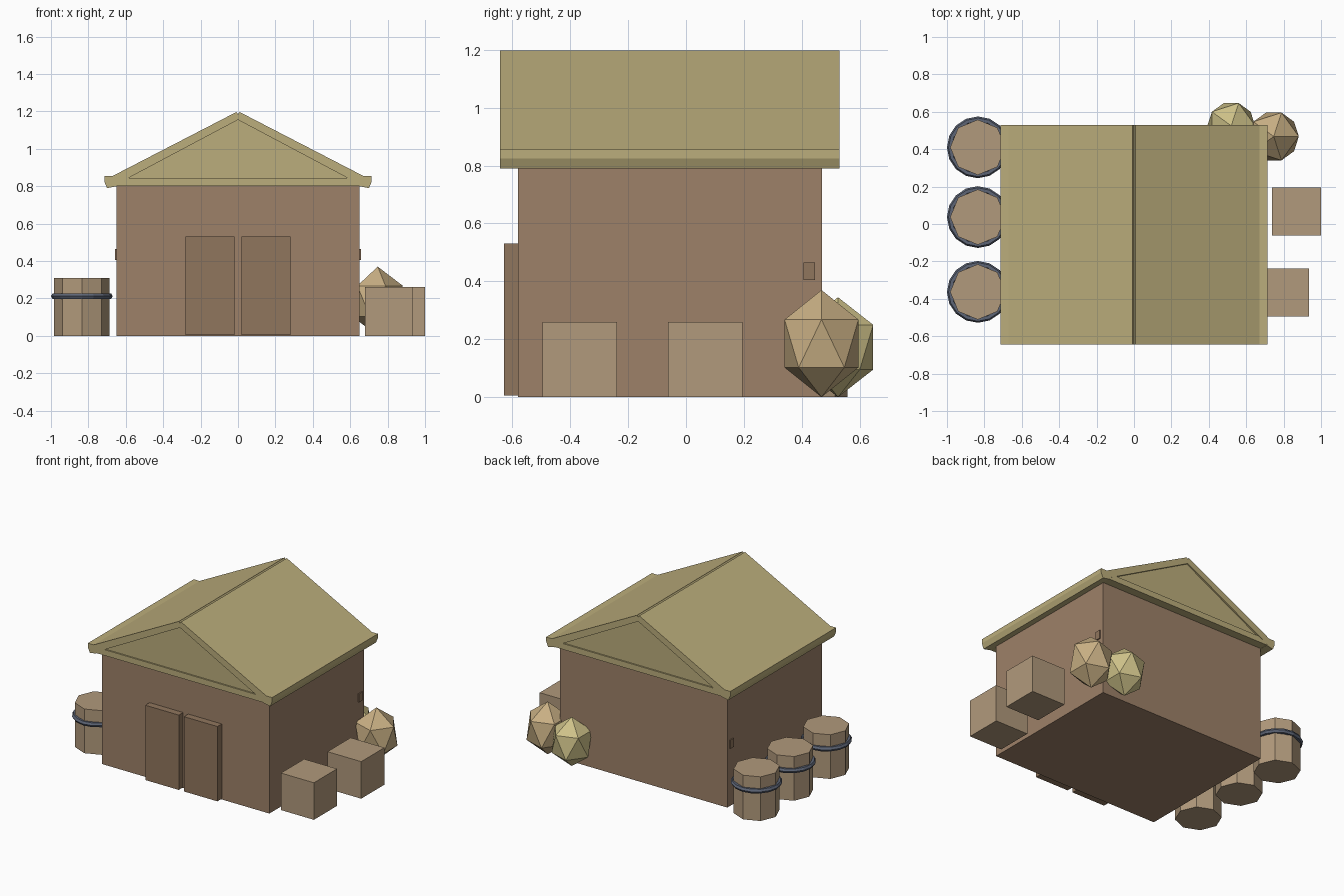
import bpy, bmesh
from mathutils import Matrix

if "Cube" in bpy.data.objects:
    bpy.data.objects.remove(bpy.data.objects["Cube"])


def material(name, rgb):
    m = bpy.data.materials.new(name)
    m.diffuse_color = (*rgb, 1)
    m.use_nodes = True
    m.node_tree.nodes["Principled BSDF"].inputs["Base Color"].default_value = m.diffuse_color
    return m


WALL = material("wall_brown", (0.34, 0.22, 0.14))
DOOR = material("door_brown", (0.28, 0.18, 0.11))
WOOD = material("light_wood", (0.44, 0.32, 0.20))
THATCH = material("thatch", (0.50, 0.42, 0.20))
METAL = material("metal", (0.11, 0.13, 0.18))
SACK = material("sack_tan", (0.58, 0.43, 0.23))
GRAIN = material("sack_yellow", (0.62, 0.54, 0.25))


def finish(name, bm, mat):
    bmesh.ops.recalc_face_normals(bm, faces=bm.faces)
    me = bpy.data.meshes.new(name)
    bm.to_mesh(me)
    bm.free()
    me.materials.append(mat)
    ob = bpy.data.objects.new(name, me)
    bpy.context.collection.objects.link(ob)
    return ob


def box(name, x, y, z, mat):
    """Box from (min, max) ranges."""
    bm = bmesh.new()
    size = [r[1] - r[0] for r in (x, y, z)]
    mid = [(r[0] + r[1]) / 2 for r in (x, y, z)]
    bmesh.ops.create_cube(bm, size=1, matrix=Matrix.Translation(mid) @ Matrix.Diagonal((*size, 1)))
    return finish(name, bm, mat)


def extrude_y(name, profile, y0, y1, mat):
    """Extrude an (x, z) profile along y."""
    bm = bmesh.new()
    face = bm.faces.new([bm.verts.new((x, y0, z)) for x, z in profile])
    out = bmesh.ops.extrude_face_region(bm, geom=[face], use_keep_orig=True)
    new = [v for v in out["geom"] if isinstance(v, bmesh.types.BMVert)]
    bmesh.ops.translate(bm, verts=new, vec=(0, y1 - y0, 0))
    return finish(name, bm, mat)


# Walls
box("walls", (-0.65, 0.65), (-0.58, 0.47), (0, 0.81), WALL)

# Double doors and small side pegs
for side, s in (("left", -1), ("right", 1)):
    box(side + "_door", sorted((s * 0.02, s * 0.28)), (-0.628, -0.575), (0.005, 0.53), DOOR)
    box(side + "_peg", sorted((s * 0.64, s * 0.657)), (0.405, 0.445), (0.405, 0.465), DOOR)

# Roof slabs with eave lips, recessed gables and tie beam
slab = [(0, 1.185), (0.008, 1.197), (0.67, 0.855), (0.715, 0.855), (0.715, 0.825),
        (0.70, 0.79), (0.65, 0.80), (0.65, 0.81), (0, 1.155)]
for side, s in (("left", -1), ("right", 1)):
    extrude_y(side + "_roof_slab", [(s * x, z) for x, z in slab], -0.643, 0.53, THATCH)
extrude_y("gable", [(-0.65, 0.81), (0.65, 0.81), (0, 1.157)], -0.632, 0.519, THATCH)
box("tie_beam", (-0.70, 0.70), (-0.642, 0.529), (0.802, 0.843), THATCH)

# Barrels with a metal hoop
for i, y in enumerate((-0.363, 0.037, 0.41)):
    bm = bmesh.new()
    bmesh.ops.create_cone(bm, cap_ends=True, segments=8, radius1=0.148, radius2=0.148,
                          depth=0.31, matrix=Matrix.Translation((-0.835, y, 0.155)))
    finish(f"barrel_{i + 1}", bm, WOOD)
    bpy.ops.mesh.primitive_torus_add(major_segments=16, minor_segments=6, major_radius=0.148,
                                     minor_radius=0.017, location=(-0.835, y, 0.212))
    hoop = bpy.context.object
    hoop.name = f"barrel_hoop_{i + 1}"
    hoop.data.materials.append(METAL)

# Crates
box("back_crate", (0.738, 1.0), (-0.062, 0.195), (0, 0.26), WOOD)
box("front_crate", (0.68, 0.936), (-0.495, -0.238), (0, 0.26), WOOD)

# Faceted sacks
for name, x, y, r, h, mat in (("tan_sack", 0.747, 0.468, 0.15, 0.185, SACK),
                              ("yellow_sack", 0.52, 0.525, 0.143, 0.1725, GRAIN)):
    bm = bmesh.new()
    bmesh.ops.create_icosphere(bm, subdivisions=1, radius=1,
                               matrix=Matrix.Translation((x, y, h)) @ Matrix.Diagonal((r, r, h, 1)))
    finish(name, bm, mat)
